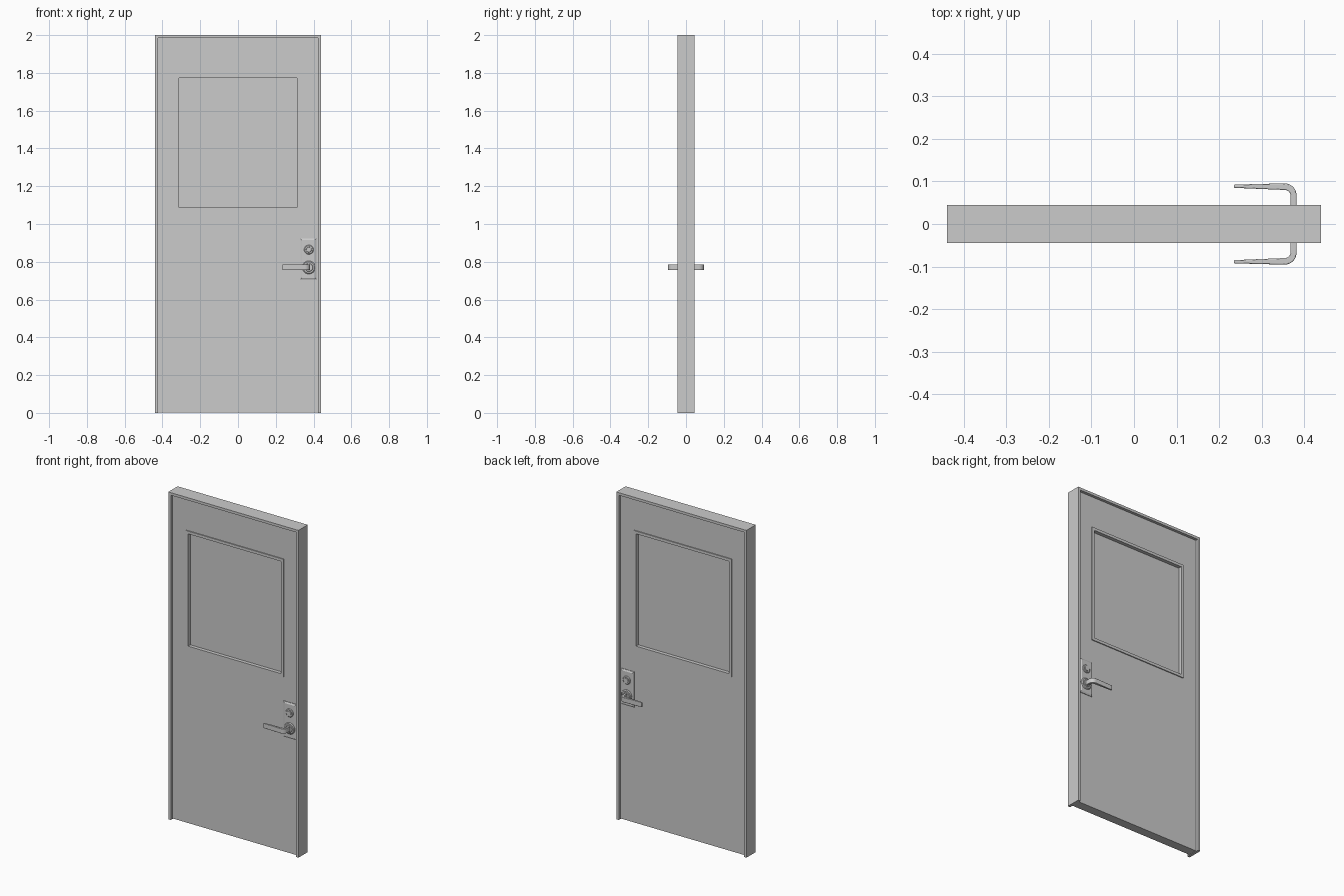
import bpy, bmesh
from math import sin, cos, pi, radians

if "Cube" in bpy.data.objects:
    bpy.data.objects.remove(bpy.data.objects["Cube"])

def finish(name, verts, faces, mirror=False, bevel=0, smooth=False):
    mesh = bpy.data.meshes.new(name)
    mesh.from_pydata(verts, [], faces)
    bm = bmesh.new()
    bm.from_mesh(mesh)
    bmesh.ops.recalc_face_normals(bm, faces=bm.faces)
    bm.to_mesh(mesh)
    bm.free()
    ob = bpy.data.objects.new(name, mesh)
    bpy.context.collection.objects.link(ob)
    if bevel:
        m = ob.modifiers.new("Bevel", 'BEVEL')
        m.width, m.segments, m.limit_method = bevel, 2, 'ANGLE'
        m.angle_limit = radians(40)
    if mirror:
        m = ob.modifiers.new("Mirror", 'MIRROR')
        m.use_axis = (False, True, False)
        m.use_mirror_merge = False
    if smooth:
        bpy.ops.object.select_all(action='DESELECT')
        ob.select_set(True)
        bpy.context.view_layer.objects.active = ob
        bpy.ops.object.shade_smooth_by_angle(angle=radians(35))
    return ob

def prism(name, low, high, **kw):
    # Solid between two matching outlines
    n = len(low)
    faces = [tuple(range(n)), tuple(range(n, 2 * n))]
    faces += [(i, (i + 1) % n, n + (i + 1) % n, n + i) for i in range(n)]
    return finish(name, low + high, faces, **kw)

def rect_ring(name, x0, x1, z0, z1, profile):
    # Closed (inset, y) profile carried round a rectangle with mitred corners
    verts, n = [], len(profile)
    for cx, cz, sx, sz in ((x0, z0, 1, 1), (x1, z0, -1, 1), (x1, z1, -1, -1), (x0, z1, 1, -1)):
        for d, y in profile:
            dx, dz = d if isinstance(d, tuple) else (d, d)
            verts.append((cx + sx * dx, y, cz + sz * dz))
    faces = [(c * n + i, c * n + (i + 1) % n, (c + 1) % 4 * n + (i + 1) % n, (c + 1) % 4 * n + i)
             for c in range(4) for i in range(n)]
    return finish(name, verts, faces)

def lathe(name, x, z, profile, n=32):
    # (radius, depth towards the front) profile turned about y, capped at both ends
    verts = [(x + r * cos(2 * pi * i / n), -y, z + r * sin(2 * pi * i / n))
             for r, y in profile for i in range(n)]
    faces = [(k * n + i, k * n + (i + 1) % n, (k + 1) * n + (i + 1) % n, (k + 1) * n + i)
             for k in range(len(profile) - 1) for i in range(n)]
    last = (len(profile) - 1) * n
    faces += [tuple(range(n)), tuple(range(last, last + n))]
    return finish(name, verts, faces, mirror=True, smooth=True)

# Door frame: two jambs and a head, open at the floor
W, D, H = 0.44, 0.045, 2.0
IX, IZ = 0.423, 1.984
outline = [(-W, 0), (-W, H), (W, H), (W, 0), (IX, 0), (IX, IZ), (-IX, IZ), (-IX, 0)]
prism("door_frame", [(x, -D, z) for x, z in outline], [(x, D, z) for x, z in outline])

# Door leaf with window opening
L = 0.028
leaf_hole = (IX - 0.318, 1.082 - 0.003), (IX - 0.318, IZ - 1.778)
verts, faces = [], []
for y in (-L, L):
    for x, z0, z1 in ((IX, 0.003, IZ), (0.318, 1.082, 1.778)):
        verts += [(-x, y, z0), (x, y, z0), (x, y, z1), (-x, y, z1)]
for i in range(4):
    j = (i + 1) % 4
    faces += [(i, j, 4 + j, 4 + i), (8 + i, 8 + j, 12 + j, 12 + i),
              (i, j, 8 + j, 8 + i), (4 + i, 4 + j, 12 + j, 12 + i)]
finish("door_leaf", verts, faces)

# Window trim and pane
T = 0.034
rect_ring("window_trim", -0.33, 0.33, 1.07, 1.79,
          [(0, -T), (0.017, -T), (0.017, T), (0, T)])
pane = [(-0.315, 1.085), (0.315, 1.085), (0.315, 1.775), (-0.315, 1.775)]
prism("window_pane", [(x, -0.012, z) for x, z in pane], [(x, 0.012, z) for x, z in pane])

# Lock plates with a chamfered rim
def rect(x0, x1, z0, z1, y):
    return [(x0, y, z0), (x1, y, z0), (x1, y, z1), (x0, y, z1)]
prism("lock_plate_base", rect(0.33, 0.416, 0.706, 0.924, -0.026),
      rect(0.33, 0.416, 0.706, 0.924, -0.031), mirror=True)
prism("lock_plate", rect(0.33, 0.416, 0.706, 0.924, -0.031),
      rect(0.339, 0.407, 0.715, 0.915, -0.036), mirror=True)

# Key cylinder and handle rose
lathe("key_cylinder", 0.375, 0.864, [(0.025, 0.034), (0.025, 0.038), (0.021, 0.041),
                                     (0.014, 0.041), (0.013, 0.044), (0.001, 0.044)])
lathe("handle_rose", 0.375, 0.770, [(0.035, 0.034), (0.035, 0.038), (0.030, 0.042),
                                    (0.022, 0.042), (0.020, 0.044), (0.001, 0.044)])

# Lever handles: shaft, rounded bend and tapering grip
def arc(cx, cy, r, n=6):
    return [(cx + r * cos(a), cy - r * sin(a)) for a in (i * pi / 2 / n for i in range(n + 1))]
outer = [(0.382, -0.034)] + arc(0.354, -0.0675, 0.028) + [(0.235, -0.0925)]
inner = [(0.368, -0.034)] + arc(0.354, -0.066, 0.014) + [(0.235, -0.085)]
grip = outer + inner[::-1]
prism("lever_handle", [(x, y, 0.756) for x, y in grip], [(x, y, 0.786) for x, y in grip],
      mirror=True, bevel=0.002, smooth=True)
